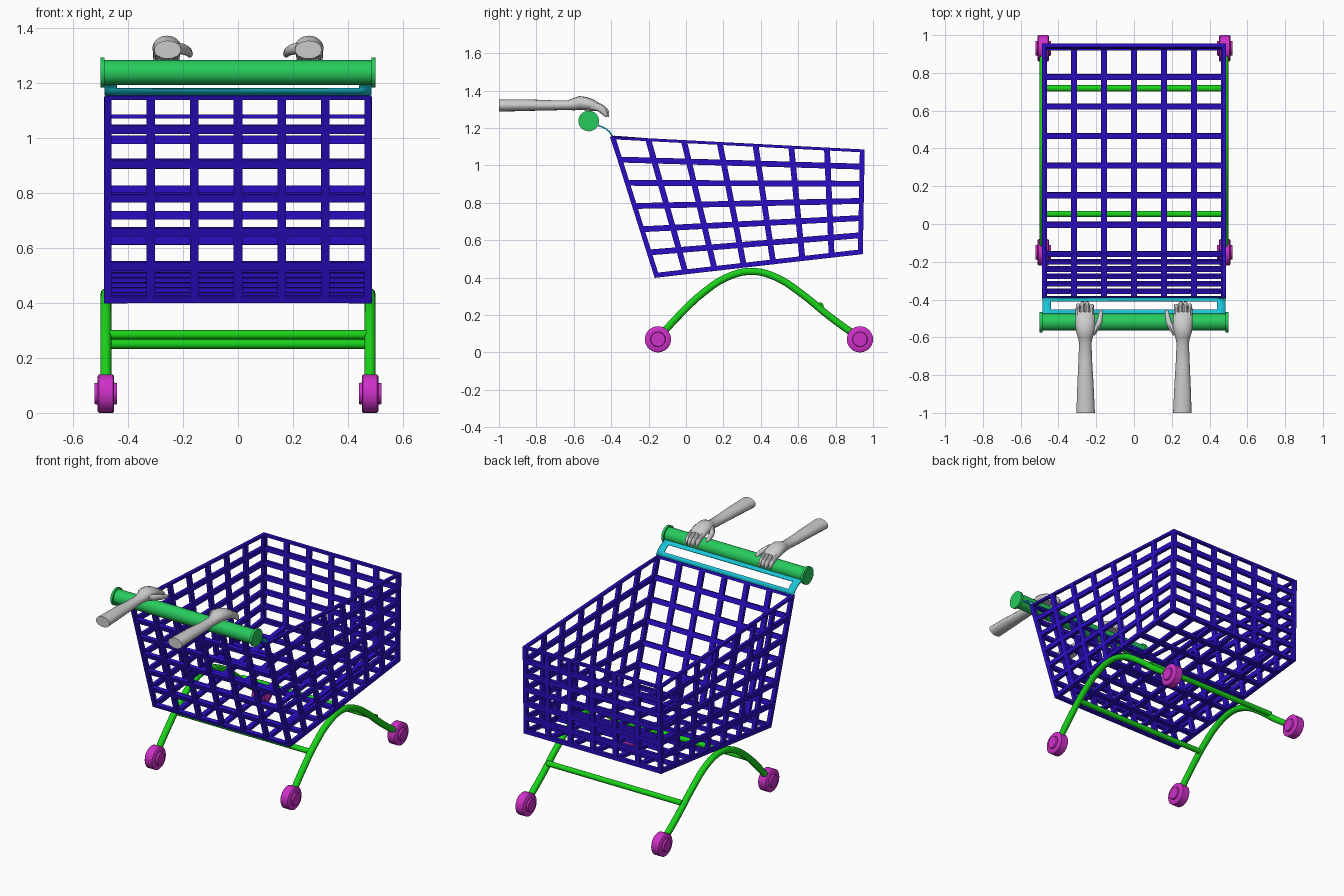
import bpy, bmesh, math
from mathutils import Vector

if "Cube" in bpy.data.objects:
    bpy.data.objects.remove(bpy.data.objects["Cube"])


def material(name, rgb):
    m = bpy.data.materials.new(name)
    m.diffuse_color = (*rgb, 1)
    m.use_nodes = True
    m.node_tree.nodes["Principled BSDF"].inputs["Base Color"].default_value = m.diffuse_color
    return m


BLUE = material("basket_blue", (0.025, 0.004, 0.55))
GREEN = material("frame_green", (0.01, 0.65, 0.01))
GRIP = material("grip_green", (0.02, 0.6, 0.11))
PINK = material("wheel_magenta", (0.62, 0.03, 0.58))
CYAN = material("bracket_cyan", (0.01, 0.55, 0.68))


def finish(name, bm, mat=None, smooth=True):
    bmesh.ops.recalc_face_normals(bm, faces=bm.faces)
    me = bpy.data.meshes.new(name)
    bm.to_mesh(me)
    bm.free()
    ob = bpy.data.objects.new(name, me)
    bpy.context.collection.objects.link(ob)
    if mat:
        me.materials.append(mat)
    if smooth:
        bpy.ops.object.select_all(action='DESELECT')
        bpy.context.view_layer.objects.active = ob
        ob.select_set(True)
        bpy.ops.object.shade_smooth_by_angle(angle=math.radians(40))
    return ob


def skin(bm, rings):
    """Bridge successive closed rings of points and cap both ends."""
    vs = [[bm.verts.new(p) for p in r] for r in rings]
    for a, b in zip(vs, vs[1:]):
        for i in range(len(a)):
            j = (i + 1) % len(a)
            bm.faces.new((a[i], a[j], b[j], b[i]))
    bm.faces.new(vs[0])
    bm.faces.new(vs[-1])


def lathe_x(name, profile, cx, cy, cz, mat, n=32):
    """Revolve (x, radius) pairs around an axis along x."""
    bm = bmesh.new()
    ang = [2 * math.pi * i / n for i in range(n)]
    skin(bm, [[(cx + x, cy + r * math.cos(a), cz + r * math.sin(a)) for a in ang] for x, r in profile])
    return finish(name, bm, mat)


def loft_y(bm, sections, side, n=16):
    """Oval sections (y, x, z, rx, rz) lofted along y."""
    ang = [2 * math.pi * i / n for i in range(n)]
    skin(bm, [[(side * (x + rx * math.cos(a)), y, z + rz * math.sin(a)) for a in ang]
              for y, x, z, rx, rz in sections])


# Basket: gridded panels, every cell inset and opened, then thickened
def panel(bm, a, b, c, d, nu, nv):
    a, b, c, d = map(Vector, (a, b, c, d))
    g = [[bm.verts.new(a.lerp(b, u / nu).lerp(d.lerp(c, u / nu), v / nv))
          for u in range(nu + 1)] for v in range(nv + 1)]
    for v in range(nv):
        for u in range(nu):
            bm.faces.new((g[v][u], g[v][u + 1], g[v + 1][u + 1], g[v + 1][u]))


W = 0.476
top_near, top_far = (-0.395, 1.155), (0.945, 1.085)
low_far, low_near = (0.935, 0.535), (-0.16, 0.41)
L = [(-W, *p) for p in (top_near, top_far, low_far, low_near)]
R = [(W, *p) for p in (top_near, top_far, low_far, low_near)]
bm = bmesh.new()
for s in (L, R):
    panel(bm, s[0], s[1], s[2], s[3], 7, 6)
panel(bm, L[0], R[0], R[3], L[3], 6, 6)
panel(bm, L[1], R[1], R[2], L[2], 6, 6)
panel(bm, L[3], R[3], R[2], L[2], 6, 7)
bmesh.ops.remove_doubles(bm, verts=bm.verts, dist=0.001)
bmesh.ops.recalc_face_normals(bm, faces=bm.faces)
cells = bm.faces[:]
bmesh.ops.inset_individual(bm, faces=cells, thickness=0.0155, use_even_offset=True)
bmesh.ops.delete(bm, geom=cells, context='FACES')
basket = finish("basket", bm, BLUE, smooth=False)
mod = basket.modifiers.new("thickness", 'SOLIDIFY')
mod.thickness, mod.offset, mod.use_even_offset = 0.021, 0, True

# Curved bracket between the basket and the handle
bm = bmesh.new()
prof = [(-0.393, 1.155), (-0.408, 1.178), (-0.43, 1.197), (-0.455, 1.208), (-0.485, 1.22), (-0.515, 1.235)]
g = [[bm.verts.new((x, y, z)) for x in (-0.485, -0.44, 0.44, 0.485)] for y, z in prof]
for i in range(5):
    for j in range(3):
        if j != 1 or i in (0, 3, 4):
            bm.faces.new((g[i][j], g[i][j + 1], g[i + 1][j + 1], g[i + 1][j]))
bmesh.ops.delete(bm, geom=[v for v in bm.verts if not v.link_faces], context='VERTS')
bracket = finish("handle_bracket", bm, CYAN)
mod = bracket.modifiers.new("thickness", 'SOLIDIFY')
mod.thickness, mod.offset = 0.008, 0

# Handle with end flanges
lathe_x("handle", [(-0.5, 0.055), (-0.485, 0.055), (-0.485, 0.045),
                   (0.485, 0.045), (0.485, 0.055), (0.5, 0.055)], 0, -0.52, 1.237, GRIP)

# Arched side rails
arch = [(-0.15, 0.075), (-0.03, 0.205), (0.09, 0.317), (0.22, 0.402), (0.35, 0.433),
        (0.48, 0.402), (0.62, 0.312), (0.77, 0.19), (0.93, 0.075)]
for s, side in ((-1, "left"), (1, "right")):
    cu = bpy.data.curves.new("arch", 'CURVE')
    cu.dimensions = '3D'
    cu.bevel_depth, cu.bevel_resolution, cu.use_fill_caps, cu.resolution_u = 0.02, 3, True, 5
    sp = cu.splines.new('BEZIER')
    sp.bezier_points.add(len(arch) - 1)
    for bp, (y, z) in zip(sp.bezier_points, arch):
        bp.co = (s * 0.48, y, z)
        bp.handle_left_type = bp.handle_right_type = 'AUTO'
    rail = bpy.data.objects.new(side + "_rail", cu)
    bpy.context.collection.objects.link(rail)
    cu.materials.append(GREEN)

# Cross bars
for name, y, z in (("near_cross_bar", 0.053, 0.284), ("far_cross_bar", 0.718, 0.25)):
    lathe_x(name, [(-0.475, 0.017), (0.475, 0.017)], 0, y, z, GREEN, 16)

# Wheels with raised hubs
wheel = [(-0.041, 0.038), (-0.03, 0.04), (-0.03, 0.064), (-0.025, 0.07)]
wheel += [(-x, r) for x, r in reversed(wheel)]
for sx in (-1, 1):
    for name, y in (("near", -0.15), ("far", 0.93)):
        lathe_x(f"{name}_wheel_{'left' if sx < 0 else 'right'}", wheel, sx * 0.48, y, 0.07, PINK)

# Forearms with hands resting on the handle
arm = [(-1.0, 0.256, 1.32, 0.049, 0.033), (-0.85, 0.257, 1.322, 0.043, 0.031),
       (-0.72, 0.258, 1.321, 0.036, 0.027), (-0.63, 0.258, 1.322, 0.033, 0.026),
       (-0.6, 0.258, 1.327, 0.039, 0.033), (-0.57, 0.258, 1.334, 0.049, 0.037),
       (-0.53, 0.258, 1.329, 0.053, 0.036), (-0.49, 0.259, 1.32, 0.052, 0.03),
       (-0.465, 0.259, 1.311, 0.046, 0.022)]
thumb = [(-0.59, 0.225, 1.325, 0.018, 0.02), (-0.55, 0.2, 1.322, 0.02, 0.02),
         (-0.52, 0.184, 1.315, 0.016, 0.017), (-0.48, 0.176, 1.306, 0.012, 0.014),
         (-0.46, 0.175, 1.3, 0.008, 0.009), (-0.455, 0.175, 1.298, 0.003, 0.004)]
finger = [(-0.5, 1.32, 0.013, 0.02), (-0.46, 1.311, 0.0135, 0.022), (-0.435, 1.295, 0.0125, 0.025),
          (-0.418, 1.28, 0.011, 0.023), (-0.411, 1.273, 0.006, 0.013)]
for s, side in ((-1, "left"), (1, "right")):
    bm = bmesh.new()
    loft_y(bm, arm, s)
    loft_y(bm, thumb, s, 10)
    for i, dy in enumerate((-0.012, 0, 0, -0.01)):
        loft_y(bm, [(y + dy, 0.224 + 0.024 * i, z, rx, rz) for y, z, rx, rz in finger], s, 10)
    finish(side + "_arm", bm)
